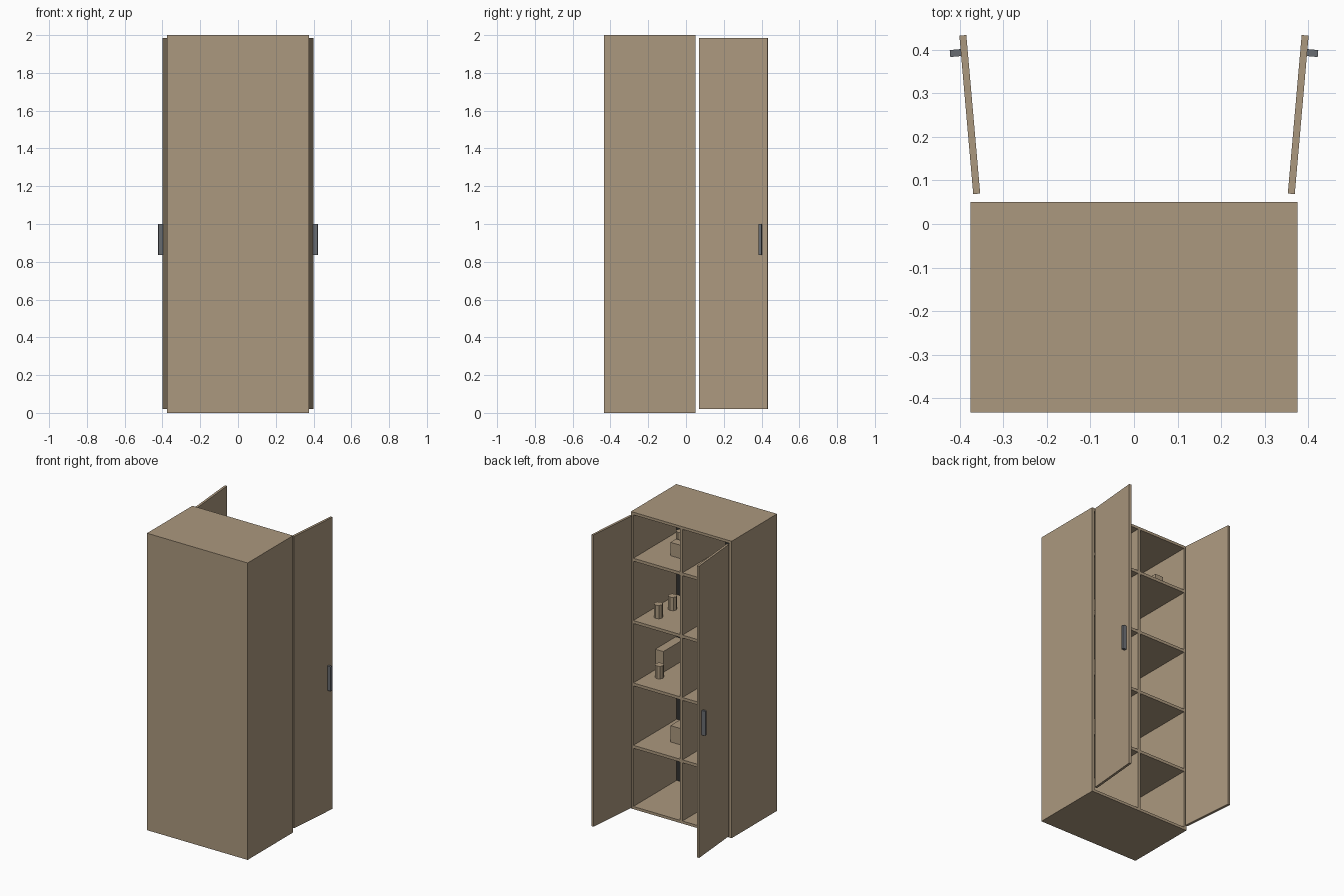
import bpy, bmesh, math
from mathutils import Matrix, Vector

if "Cube" in bpy.data.objects:
    bpy.data.objects.remove(bpy.data.objects["Cube"])


def material(name, rgb):
    m = bpy.data.materials.new(name)
    m.diffuse_color = (*rgb, 1)
    m.use_nodes = True
    m.node_tree.nodes["Principled BSDF"].inputs["Base Color"].default_value = m.diffuse_color
    return m


WOOD = material("tan wood", (0.41, 0.315, 0.21))
METAL = material("grey metal", (0.14, 0.15, 0.165))
DARK = material("dark lining", (0.03, 0.03, 0.029))


def finish(name, bm, mat):
    me = bpy.data.meshes.new(name)
    bm.to_mesh(me)
    bm.free()
    me.materials.append(mat)
    ob = bpy.data.objects.new(name, me)
    bpy.context.collection.objects.link(ob)
    return ob


def box(name, lo, hi, mat=WOOD, matrix=None):
    """Box between two corners, optionally moved by a matrix."""
    lo, hi = Vector(lo), Vector(hi)
    bm = bmesh.new()
    bmesh.ops.create_cube(bm, size=1, matrix=Matrix.Translation((lo + hi) / 2)
                          @ Matrix.Diagonal((*(hi - lo), 1)))
    if matrix:
        bm.transform(matrix)
        if matrix.determinant() < 0:
            bmesh.ops.reverse_faces(bm, faces=bm.faces)
    return finish(name, bm, mat)


def can(name, x, y, z, r, h):
    bm = bmesh.new()
    bmesh.ops.create_cone(bm, cap_ends=True, segments=8, radius1=r, radius2=r, depth=h,
                          matrix=Matrix.Translation((x, y, z + h / 2)))
    return finish(name, bm, WOOD)


W, BACK, OPEN, H, T = 0.375, -0.433, 0.05, 2.0, 0.018
INNER = BACK + T

# Carcass
box("bottom_panel", (-W, BACK, 0), (W, OPEN, T))
box("top_panel", (-W, BACK, H - T), (W, OPEN, H))
box("rear_panel", (-W, BACK, T), (W, INNER, H - T))
for side, s in (("left", -1), ("right", 1)):
    xs = sorted((s * W, s * (W - T)))
    box(side + "_side_panel", (xs[0], INNER, T), (xs[1], OPEN, H - T))
box("centre_divider", (-T / 2, INNER, T), (T / 2, OPEN, H - T))
box("rear_lining", (-W + T, INNER, T), (W - T, INNER + 0.005, H - T), DARK)

# Shelves in both halves
SHELVES = [0.43, 0.85, 1.27, 1.69]
for i, z in enumerate(SHELVES):
    for side, a, b in (("left", -W + T, -T / 2), ("right", T / 2, W - T)):
        box(f"{side}_shelf_{i + 1}", (a, INNER, z - 0.02), (b, OPEN, z))

# Doors swung open, each with a pull handle; the left one is mirrored
swing = Matrix.Translation((0.353, 0.07, 0)) @ Matrix.Rotation(math.radians(-5), 4, 'Z')
for side, s in (("left", -1), ("right", 1)):
    m = Matrix.Diagonal((s, 1, 1, 1)) @ swing
    box(side + "_door", (0, 0, 0.02), (0.016, 0.365, 1.985), WOOD, m)
    box(side + "_handle", (0.016, 0.318, 0.835), (0.041, 0.334, 1.0), METAL, m)

# Things stored on the shelves
z1, z2, z3, z4 = SHELVES
box("small_carton", (0.12, -0.22, z1), (0.20, -0.12, z1 + 0.11))
box("long_carton", (0.295, -0.40, z2), (0.355, -0.18, z2 + 0.14))
can("jar_low", 0.275, -0.11, z2, 0.028, 0.085)
can("jar_front", 0.262, -0.08, z3, 0.028, 0.09)
can("jar_rear", 0.258, -0.225, z3, 0.028, 0.09)
box("upper_carton", (0.12, -0.17, z4), (0.193, -0.11, z4 + 0.09))
can("upper_jar", 0.19, -0.21, z4, 0.026, 0.13)
box("left_carton", (-0.28, -0.12, z4), (-0.22, -0.06, z4 + 0.11))
